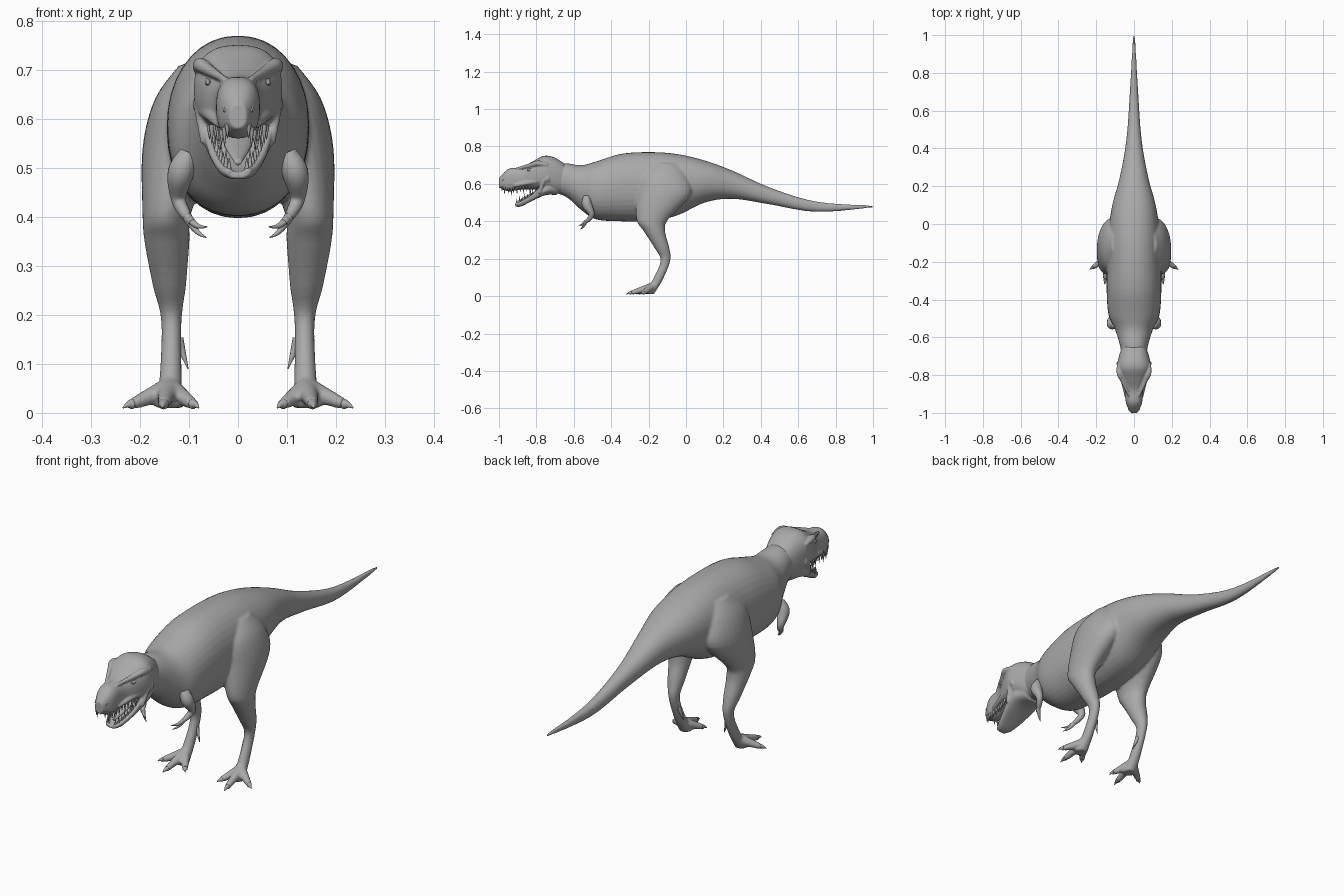
import bpy, bmesh, math
from mathutils import Vector

cube = bpy.data.objects.get("Cube")
if cube:
    bpy.data.objects.remove(cube, do_unlink=True)

grey = (.4, .4, .4, 1)
skin = bpy.data.materials.new("grey_skin")
skin.use_nodes = True
skin.diffuse_color = grey
skin.node_tree.nodes["Principled BSDF"].inputs["Base Color"].default_value = grey


def refine(stations, steps):
    """Catmull-Rom interpolation through the stations."""
    refined, last = [], len(stations) - 1
    for i in range(last):
        before, start, end, after = [stations[min(max(i + k, 0), last)] for k in (-1, 0, 1, 2)]
        for step in range(steps):
            t = step / steps
            refined.append([
                q + t / 2 * (r - p + t * (2 * p - 5 * q + 4 * r - s + t * (3 * (q - r) + s - p)))
                for p, q, r, s in zip(before, start, end, after)])
    return refined + [list(stations[-1])]


def loft(bm, stations, axes=None, sides=28, steps=5, power=2, mirror=False):
    """Skin rings of (x, y, z, radius, radius); rings face along the path unless axes are given."""
    rows = refine(stations, steps)
    last = len(rows) - 1
    span = Vector(rows[-1][:3]) - Vector(rows[0][:3])
    across = Vector.Fill(3, 0)
    across[min(range(3), key=lambda axis: abs(span[axis]))] = 1
    for side in ((1, -1) if mirror else (1,)):
        rings = []
        for i, (x, y, z, wide, deep) in enumerate(rows):
            if axes:
                u, v = Vector(axes[0]), Vector(axes[1])
            else:
                tangent = Vector(rows[min(i + 1, last)][:3]) - Vector(rows[max(i - 1, 0)][:3])
                u = tangent.cross(across).normalized()
                v = u.cross(tangent).normalized()
            ring = []
            for k in range(sides):
                angle = math.tau * k / sides
                c, s = [math.copysign(abs(f) ** (2 / power), f)
                        for f in (math.cos(angle), math.sin(angle))]
                point = Vector((x, y, z)) + u * c * wide + v * s * deep
                ring.append(bm.verts.new((point.x * side, point.y, point.z)))
            rings.append(ring)
        for near, far in zip(rings, rings[1:]):
            for k in range(sides):
                n = (k + 1) % sides
                bm.faces.new((near[k], near[n], far[n], far[k]))
        bm.faces.new(rings[0])
        bm.faces.new(rings[-1])


def hull(bm, rows, power):
    """Loft front-to-back rows of (y, top, bottom, half width)."""
    stations = [(0, y, (top + bottom) / 2, width, (top - bottom) / 2)
                for y, top, bottom, width in rows]
    loft(bm, stations, axes=((1, 0, 0), (0, 0, 1)), sides=36, power=power)


def tube(bm, points, sides=14):
    """Mirrored round tube through (x, y, z, radius) points."""
    loft(bm, [(x, y, z, r, r) for x, y, z, r in points], sides=sides, mirror=True)


def horn(bm, start, end, radius, taper=.1, arch=0, sides=10):
    """Mirrored tapering limb from start to end, bowed upward by arch."""
    points = []
    for t in (0, .25, .5, .75, 1):
        x, y, z = Vector(start).lerp(Vector(end), t)
        points.append((x, y, z + arch * math.sin(math.pi * t), radius * (1 - t * (1 - taper))))
    tube(bm, points, sides)


def finish(name, bm, voxel=None):
    """Make the object, fusing overlapping parts when a voxel size is given."""
    bmesh.ops.recalc_face_normals(bm, faces=bm.faces[:])
    mesh = bpy.data.meshes.new(name)
    bm.to_mesh(mesh)
    bm.free()
    mesh.materials.append(skin)
    for face in mesh.polygons:
        face.use_smooth = True
    obj = bpy.data.objects.new(name, mesh)
    bpy.context.collection.objects.link(obj)
    if voxel:
        remesh = obj.modifiers.new("fuse", "REMESH")
        remesh.mode = "VOXEL"
        remesh.voxel_size = voxel
        remesh.use_smooth_shade = True
        soften = obj.modifiers.new("soften", "SMOOTH")
        soften.iterations = 4


# Trunk, neck and tail
body = bmesh.new()
hull(body, [
    (-.73, .71, .56, .06), (-.64, .71, .53, .075), (-.56, .7, .46, .1), (-.48, .72, .41, .135),
    (-.35, .76, .4, .145), (-.2, .77, .4, .143), (-.05, .76, .43, .137), (.1, .725, .5, .115),
    (.25, .67, .52, .075), (.45, .58, .49, .04), (.7, .505, .45, .022), (1, .485, .473, .005)],
    power=2.15)

# Thighs, shins and ankles
leg = [(.07, -.11, .71, .05, .07), (.1, -.12, .64, .07, .13), (.12, -.12, .54, .075, .145),
       (.145, -.18, .41, .05, .085), (.145, -.17, .35, .046, .058), (.14, -.13, .26, .034, .04),
       (.136, -.11, .19, .021, .026), (.137, -.15, .09, .022, .027), (.14, -.2, .01, .028, .028)]
loft(body, leg, axes=((1, 0, 0), (0, 1, 0)), mirror=True)

# Three toes fan out from each ankle, each ending in a claw
claws = bmesh.new()
ankle = Vector((.14, -.18, .05))
for tip in ((.155, -.32, .01), (.235, -.24, .01), (.08, -.265, .01)):
    knuckle = ankle.lerp(Vector(tip), .8)
    horn(body, ankle, knuckle, .024, taper=.5, sides=14)
    horn(claws, knuckle, tip, .011, arch=.002)
finish("body_legs_and_tail", body, voxel=.006)

# Raised rear claw
horn(claws, (.122, -.12, .15), (.102, -.13, .09), .011)
finish("foot_claws", claws)

# Short arms with two curved fingers each
arms = bmesh.new()
tube(arms, [(.1, -.53, .53, .02), (.117, -.53, .49, .027), (.122, -.505, .44, .016),
            (.11, -.52, .41, .012), (.095, -.55, .39, .007)])
for tip in ((.063, -.575, .38), (.065, -.565, .358)):
    horn(arms, (.104, -.535, .4), tip, .01, arch=-.008)
finish("arms", arms)

# Skull
head = bmesh.new()
skull = [(-.64, .7, .55, .06), (-.7, .74, .55, .08), (-.76, .75, .57, .09), (-.82, .72, .57, .073),
         (-.88, .69, .57, .048), (-.95, .68, .56, .042), (-1, .63, .58, .018)]
hull(head, skull, power=2.5)

# Brow ridges and cheek ridges
tube(head, [(.078, -.74, .7, .012), (.077, -.79, .71, .015), (.06, -.83, .7, .012),
            (.026, -.91, .68, .006)])
horn(head, (.075, -.73, .63), (.04, -.92, .59), .02, taper=.4)

# Open lower jaw with a raised rim, and the skin at the mouth corners
jaw = [(-.69, .64, .54, .06), (-.75, .6, .54, .074), (-.82, .535, .51, .058),
       (-.88, .5, .48, .036), (-.912, .49, .478, .018)]
hull(head, jaw, power=2.5)
tube(head, [(width * .9, y, top, .009) for y, top, bottom, width in jaw])
horn(head, (.078, -.76, .62), (.068, -.785, .55), .012, taper=.7)
finish("head", head, voxel=.004)

# Tongue
tongue = bmesh.new()
hull(tongue, [(-.76, .585, .56, .035), (-.82, .555, .53, .026), (-.89, .515, .505, .006)], power=2)
finish("tongue", tongue)

# Teeth along both jaws
teeth = bmesh.new()
for rows, back, front, count in ((skull, -.82, -.985, 11), (jaw, -.79, -.905, 9)):
    for i in range(count):
        target = back + (front - back) * i / (count - 1)
        row = min(refine(rows, 12), key=lambda station: abs(station[0] - target))
        y, top, bottom, width = row
        length = .03 + .01 * (i % 2)
        if rows is skull:
            root, length = bottom + .018, -length
        else:
            root = top
        x = width * .8
        horn(teeth, (x, y, root), (x, y, root + length), .006, sides=8)
finish("teeth", teeth)

# Eyes and nostril rims
face = bmesh.new()
horn(face, (.056, -.815, .675), (.062, -.848, .674), .013, taper=.3, sides=14)
horn(face, (.03, -.945, .655), (.028, -.985, .615), .007, taper=.3)
finish("eyes_and_nostrils", face)
